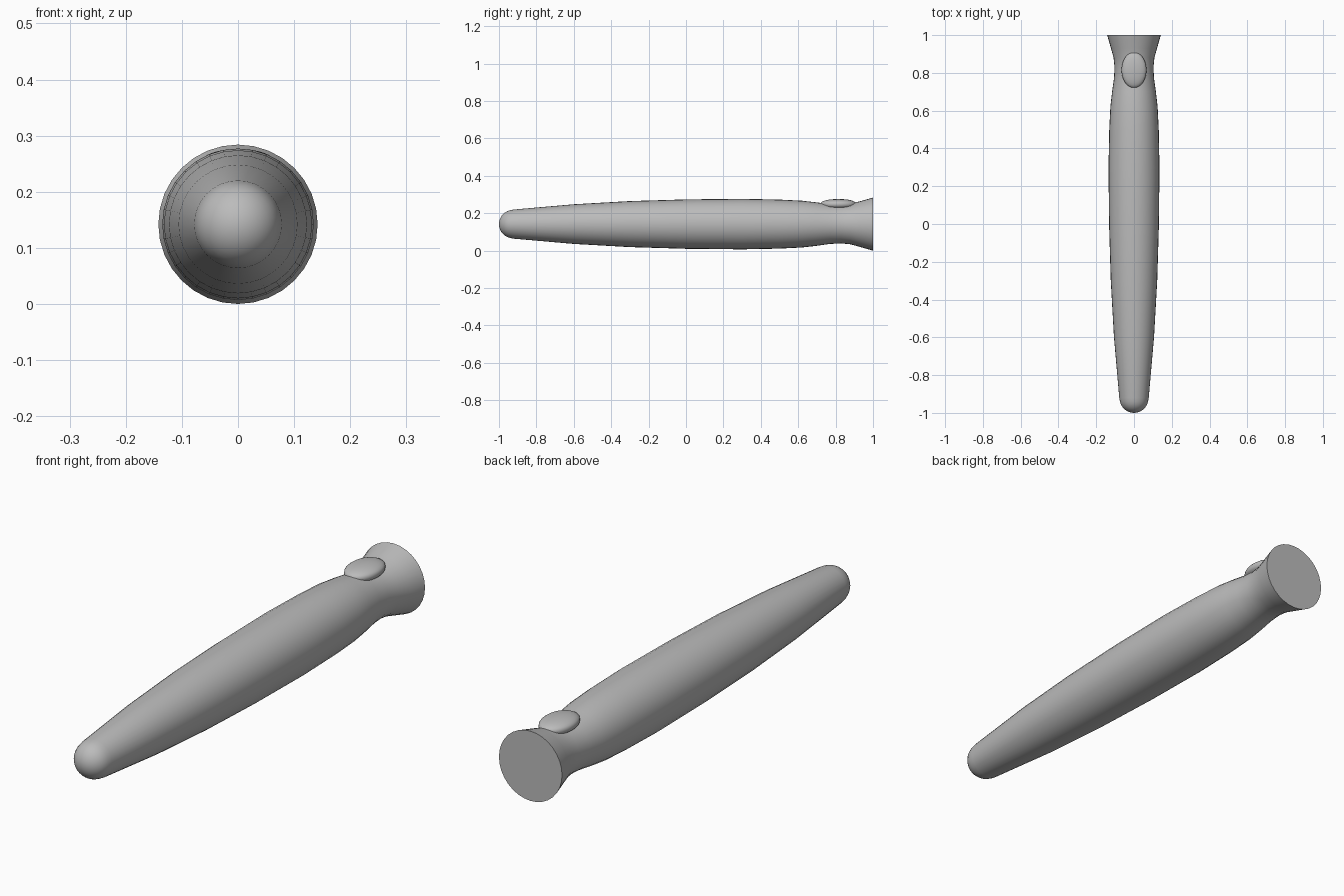
import bpy, bmesh, math

cube = bpy.data.objects.get("Cube")
if cube:
    bpy.data.objects.remove(cube, do_unlink=True)

AXIS_Z = 0.142
SIDES = 32

grey = bpy.data.materials.new("plain grey")
grey.use_nodes = True
COLOUR = (0.5, 0.5, 0.5, 1)
grey.diffuse_color = COLOUR
grey.node_tree.nodes["Principled BSDF"].inputs["Base Color"].default_value = COLOUR


def finish(bm, name, angle):
    bmesh.ops.recalc_face_normals(bm, faces=bm.faces)
    mesh = bpy.data.meshes.new(name)
    bm.to_mesh(mesh)
    bm.free()
    mesh.materials.append(grey)
    obj = bpy.data.objects.new(name, mesh)
    bpy.context.collection.objects.link(obj)
    bpy.ops.object.select_all(action="DESELECT")
    obj.select_set(True)
    bpy.context.view_layer.objects.active = obj
    bpy.ops.object.shade_smooth_by_angle(angle=math.radians(angle))
    return obj


# Handle: rounded nose, swelling grip, narrow neck and flared flat end
NOSE_R, NOSE_Y = 0.076, -0.924
profile = [(NOSE_Y - NOSE_R * math.cos(a), NOSE_R * math.sin(a))
           for a in (math.pi / 2 * i / 8 for i in range(1, 8))]
profile += [(-0.92, 0.078), (-0.6, 0.106), (-0.3, 0.123), (0, 0.132),
            (0.3, 0.135), (0.5, 0.131), (0.62, 0.125), (0.7, 0.116),
            (0.77, 0.106), (0.83, 0.103), (0.88, 0.108), (0.93, 0.122),
            (1, 0.142)]

bm = bmesh.new()
rings = []
for y, r in profile:
    turn = [2 * math.pi * i / SIDES for i in range(SIDES)]
    rings.append([bm.verts.new((r * math.sin(t), y, AXIS_Z + r * math.cos(t)))
                  for t in turn])
for a, b in zip(rings, rings[1:]):
    for i in range(SIDES):
        j = (i + 1) % SIDES
        bm.faces.new((a[i], a[j], b[j], b[i]))
tip = bm.verts.new((0, -1, AXIS_Z))
for i in range(SIDES):
    bm.faces.new((tip, rings[0][(i + 1) % SIDES], rings[0][i]))
bm.faces.new(rings[-1])
finish(bm, "handle", 40)

# Thumb button: flattened oval resting in the neck
bm = bmesh.new()
bmesh.ops.create_uvsphere(bm, u_segments=32, v_segments=16, radius=1)
for v in bm.verts:
    x, y, z = v.co
    v.co = (0.066 * x, 0.815 + 0.095 * y,
            0.248 + math.copysign(0.028 * abs(z) ** 0.8, z))
finish(bm, "thumb_button", 60)
